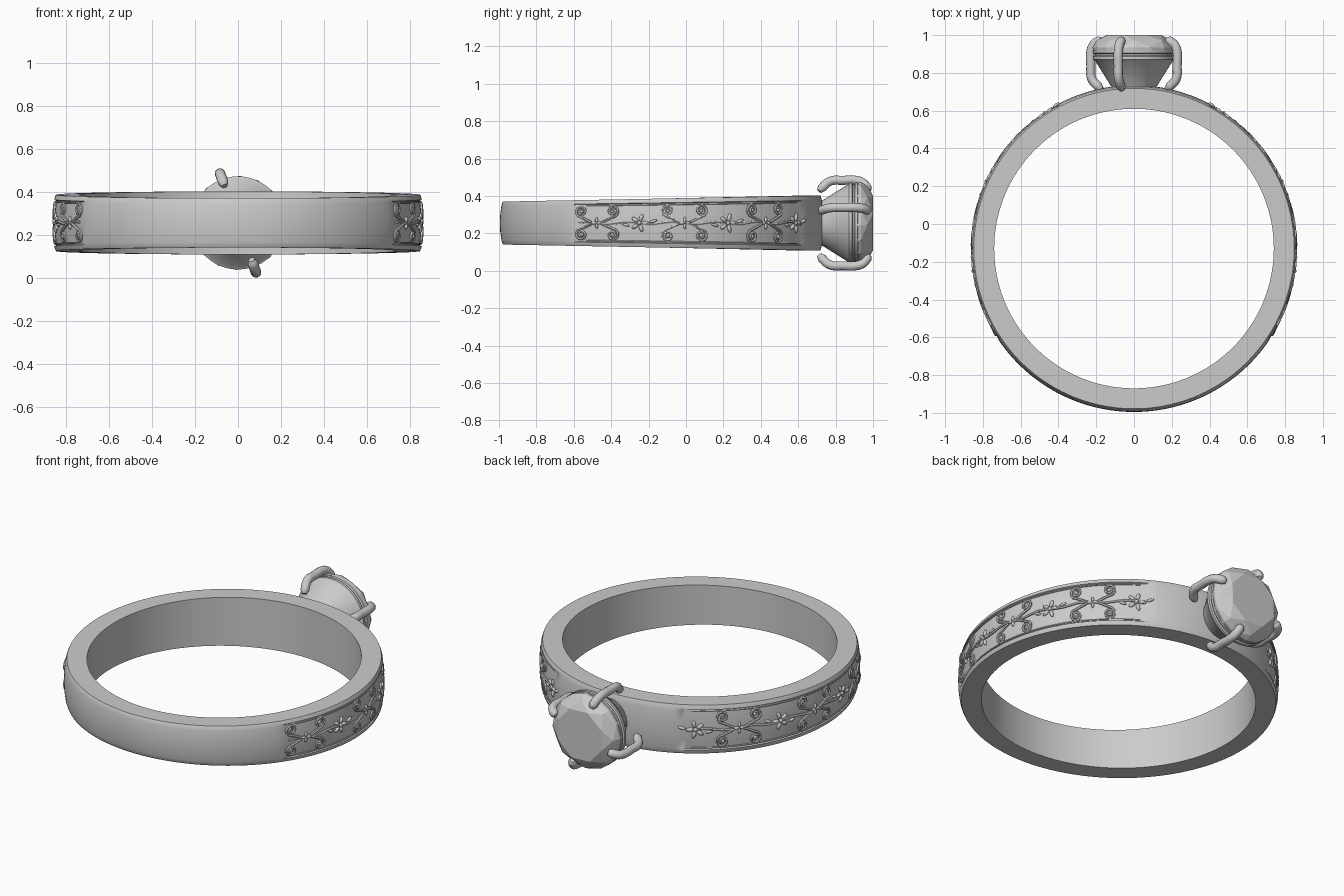
import bpy, bmesh
from math import sin, cos, pi, radians, degrees, tau
from mathutils import Vector, Matrix

if "Cube" in bpy.data.objects:
    bpy.data.objects.remove(bpy.data.objects["Cube"], do_unlink=True)

CY, MID, OUTER, INNER = -0.13, 0.255, 0.865, 0.74
START, END = -34, 63            # decorated arc on each side, degrees

metal = bpy.data.materials.new("grey_metal")
metal.use_nodes = True
metal.diffuse_color = (0.6, 0.6, 0.6, 1)
metal.node_tree.nodes["Principled BSDF"].inputs["Base Color"].default_value = (0.6, 0.6, 0.6, 1)


def activate(obj):
    bpy.ops.object.select_all(action='DESELECT')
    obj.select_set(True)
    bpy.context.view_layer.objects.active = obj


def finish(name, bm, angle=None):
    bmesh.ops.recalc_face_normals(bm, faces=bm.faces)
    mesh = bpy.data.meshes.new(name)
    bm.to_mesh(mesh)
    bm.free()
    obj = bpy.data.objects.new(name, mesh)
    bpy.context.collection.objects.link(obj)
    mesh.materials.append(metal)
    if angle:
        activate(obj)
        bpy.ops.object.shade_smooth_by_angle(angle=radians(angle))
    return obj


def tubes(name, paths, depth, kind='POLY', taper=1.0):
    """Round wires along a list of point paths, turned into one mesh."""
    cu = bpy.data.curves.new(name, 'CURVE')
    cu.dimensions = '3D'
    cu.bevel_depth = depth
    cu.bevel_resolution = 4 if kind == 'BEZIER' else 1
    cu.resolution_u = 6
    cu.use_fill_caps = True
    for path in paths:
        sp = cu.splines.new(kind)
        pts = sp.bezier_points if kind == 'BEZIER' else sp.points
        pts.add(len(path) - 1)
        for p, co in zip(pts, path):
            if kind == 'BEZIER':
                p.co = co
                p.handle_left_type = p.handle_right_type = 'AUTO'
            else:
                p.co = (*co, 1)
        pts[0].radius = pts[-1].radius = taper
    cu.materials.append(metal)
    obj = bpy.data.objects.new(name, cu)
    bpy.context.collection.objects.link(obj)
    activate(obj)
    bpy.ops.object.convert(target='MESH')
    bpy.ops.object.shade_smooth_by_angle(angle=radians(50))


def bridge(bm, loops, close=False):
    """Quads between successive closed vertex loops."""
    pairs = list(zip(loops, loops[1:])) + ([(loops[-1], loops[0])] if close else [])
    for a, b in pairs:
        n = len(a)
        for i in range(n):
            bm.faces.new((a[i], a[(i + 1) % n], b[(i + 1) % n], b[i]))


# Band surface: half height grows toward the stone, panels are recessed
def half_height(sin_t):
    return 0.131 + 0.016 * sin_t


def band_radius(deg, f):
    r = OUTER - 0.011 * f * f - 0.006 * f ** 8
    if abs(f) < 0.815:
        fade = max(0, min(1, (deg - START) / 5, (END - deg) / 5))
        r -= 0.011 * fade
    return r


def wrap(side, deg, u, v, w):
    """Place a panel point: u along the arc, v up, w off the surface."""
    t = radians(deg) + u / OUTER
    f = v / 0.131
    r = band_radius(degrees(t), f) + w
    return Vector((side * r * cos(t), CY + r * sin(t), MID + f * half_height(sin(t))))


# Ring band
bm = bmesh.new()
fracs = [-1, -0.96, -0.9, -0.83, -0.8, -0.4, 0, 0.4, 0.8, 0.83, 0.9, 0.96, 1]
sections = []
for i in range(240):
    t = tau * i / 240
    deg = degrees(t if t <= pi else t - tau)
    if abs(deg) > 90:                      # mirror the panel to the other side
        deg = (180 - abs(deg)) * (1 if deg > 0 else -1)
    prof = [(band_radius(deg, f), f) for f in fracs] + [(INNER, 1), (INNER, -1)]
    sections.append([bm.verts.new((r * cos(t), CY + r * sin(t), MID + f * half_height(sin(t))))
                     for r, f in prof])
bridge(bm, sections, close=True)
finish("ring_band", bm, 35)

# Scrolls, stems and borders on both panels
scrolls, borders = [], []
crosses, flowers = (-24, 8.3, 40.6), (-8, 24.4, 56.5)
for side in (1, -1):
    for deg in crosses:
        for su in (1, -1):
            for sv in (1, -1):
                cu_, cv = su * 0.092, sv * 0.066
                spiral = []
                for k in range(19):
                    a, r = k / 18 * 3.3 * pi, 0.034 - 0.026 * k / 18
                    spiral.append((cu_ + su * r * sin(a), cv - sv * r * cos(a)))
                stem = [(su * 0.03, sv * 0.004), (su * 0.06, sv * 0.018)]
                scrolls.append([wrap(side, deg, u, v, 0.004) for u, v in stem + spiral])
    for sv in (1, -1):
        borders.append([wrap(side, d, 0, sv * 0.099, 0.004) for d in range(START + 6, END - 4, 2)])
    scrolls.append([wrap(side, d, 0, 0.006 * sin(radians(d * 22)), 0.002)
                    for d in range(START + 3, END - 2)])
tubes("scrollwork", scrolls, 0.0075)
tubes("panel_borders", borders, 0.004)

# Raised blossoms, small crosses and scroll beads
bm = bmesh.new()


def bead(side, deg, u, v, length, width, turn=0.0, height=0.012):
    ball = bmesh.ops.create_icosphere(bm, subdivisions=2, radius=1)["verts"]
    for p in ball:
        a, b = p.co.x * length, p.co.y * width
        p.co = wrap(side, deg, u + a * cos(turn) - b * sin(turn),
                    v + a * sin(turn) + b * cos(turn), p.co.z * height)


for side in (1, -1):
    for deg in flowers:
        bead(side, deg, 0, 0, 0.012, 0.012, height=0.016)
        for k in range(5):
            a = tau * k / 5
            bead(side, deg, 0.03 * cos(a), 0.03 * sin(a), 0.021, 0.011, a)
        for su in (1, -1):
            bead(side, deg, su * 0.075, su * 0.01, 0.022, 0.008, su * 0.3)
    for deg in crosses:
        for k in range(4):
            a = pi / 2 * k
            bead(side, deg, 0.016 * cos(a), 0.016 * sin(a), 0.016, 0.008, a)
        for su in (1, -1):
            for sv in (1, -1):
                bead(side, deg, su * 0.092, sv * 0.066, 0.011, 0.011)
finish("blossoms", bm, 60)

# Setting cup with two fine rims, turned about the y axis
bm = bmesh.new()
cup = [(0.1, 0.69), (0.125, 0.735), (0.206, 0.865), (0.217, 0.872), (0.217, 0.888),
       (0.207, 0.892), (0.207, 0.9), (0.217, 0.904), (0.217, 0.918), (0.2, 0.924)]
loops = [[bm.verts.new((r * cos(tau * i / 48), y, MID + r * sin(tau * i / 48)))
          for i in range(48)] for r, y in cup]
bridge(bm, loops)
bm.faces.new(loops[0])
bm.faces.new(loops[-1])
finish("setting_cup", bm, 30)

# Faceted stone as the hull of its girdle, crown and table corners
bm = bmesh.new()
for n, r, y, shift in ((16, 0.217, 0.915, 0), (16, 0.219, 0.935, 0),
                       (8, 0.2, 0.97, 0.5), (8, 0.155, 1.0, 0)):
    for i in range(n):
        a = tau * (i + shift) / n + radians(20)
        bm.verts.new((r * cos(a), y, MID + r * sin(a)))
bmesh.ops.convex_hull(bm, input=bm.verts)
bmesh.ops.dissolve_limit(bm, angle_limit=radians(1), verts=bm.verts, edges=bm.edges)
finish("stone", bm)

# Four claws gripping the stone
claw = [(0.182, 0.713), (0.2, 0.727), (0.238, 0.77), (0.243, 0.84), (0.243, 0.91),
        (0.23, 0.945), (0.198, 0.97), (0.182, 0.977)]
paths = []
for k in range(4):
    turn = Matrix.Rotation(radians(-20) + k * pi / 2, 3, 'Y')
    paths.append([turn @ Vector((r, y, 0)) + Vector((0, 0, MID)) for r, y in claw])
tubes("claws", paths, 0.0245, 'BEZIER', 0.6)
